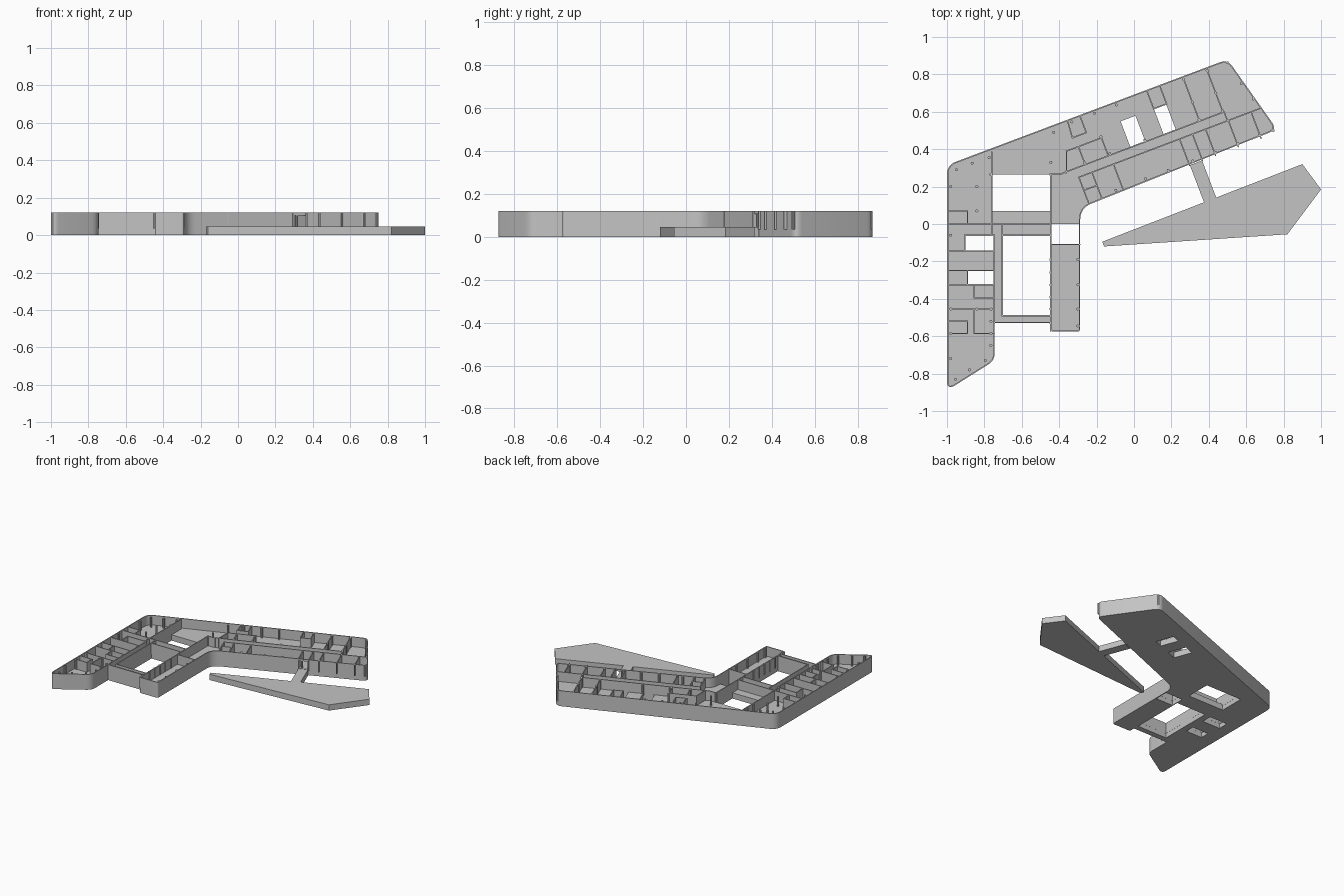
import bpy, bmesh, math
from mathutils import Vector

old = bpy.data.objects.get("Cube")
if old:
    bpy.data.objects.remove(old, do_unlink=True)

FLOOR, TOP, THICK = 0.045, 0.12, 0.007

grey = bpy.data.materials.new("light_grey")
grey.use_nodes = True
colour = (0.55, 0.55, 0.55, 1)
grey.diffuse_color = colour
grey.node_tree.nodes["Principled BSDF"].inputs["Base Color"].default_value = colour

# Frame of the slanted wing: u runs along it, v across it
ANGLE = math.radians(20.8)
ORIGIN = Vector((-0.295, 0.25))
U = Vector((math.cos(ANGLE), math.sin(ANGLE)))
V = Vector((-U.y, U.x))


def wing(u, v):
    return ORIGIN + U * u + V * v


def plain(x, y):
    return Vector((x, y))


def prism(bm, pts, z0, z1):
    low = [bm.verts.new((p[0], p[1], z0)) for p in pts]
    high = [bm.verts.new((p[0], p[1], z1)) for p in pts]
    bm.faces.new(low[::-1])
    bm.faces.new(high)
    for i in range(len(pts)):
        j = (i + 1) % len(pts)
        bm.faces.new((low[i], low[j], high[j], high[i]))


def finish(name, bm):
    bmesh.ops.recalc_face_normals(bm, faces=bm.faces)
    mesh = bpy.data.meshes.new(name)
    bm.to_mesh(mesh)
    bm.free()
    mesh.materials.append(grey)
    obj = bpy.data.objects.new(name, mesh)
    bpy.context.collection.objects.link(obj)
    return obj


def block(name, pts, z0, z1):
    bm = bmesh.new()
    prism(bm, pts, z0, z1)
    return finish(name, bm)


def rect(frame, x0, y0, x1, y1):
    return [frame(x0, y0), frame(x1, y0), frame(x1, y1), frame(x0, y1)]


def rounded(corners, steps=6):
    pts = []
    for i, (x, y, d) in enumerate(corners):
        c = Vector((x, y))
        a = Vector(corners[i - 1][:2])
        b = Vector(corners[(i + 1) % len(corners)][:2])
        if d == 0:
            pts.append(c)
            continue
        a = c + (a - c).normalized() * d
        b = c + (b - c).normalized() * d
        for k in range(steps + 1):
            t = k / steps
            pts.append(a * (1 - t) ** 2 + c * 2 * t * (1 - t) + b * t * t)
    return pts


def inset(pts, dist):
    # Mitred inset of a counter-clockwise outline
    out = []
    for i, p in enumerate(pts):
        e = (p - pts[i - 1]).normalized()
        f = (pts[(i + 1) % len(pts)] - p).normalized()
        n, m = Vector((-e.y, e.x)), Vector((-f.y, f.x))
        out.append(p + (n + m) * dist / (1 + n.dot(m)))
    return out


def cut(target, pts, z0, z1):
    cutter = block("cutter", pts, z0, z1)
    cutter.hide_render = True
    mod = target.modifiers.new("cut", 'BOOLEAN')
    mod.operation, mod.solver, mod.object = 'DIFFERENCE', 'EXACT', cutter
    bpy.context.view_layer.objects.active = target
    bpy.ops.object.modifier_apply(modifier=mod.name)
    bpy.data.objects.remove(cutter, do_unlink=True)


# Main shell: floor slab with an outer wall
outline = rounded([
    (-1, 0.315, 0.05), (-1, -0.89, 0.05), (-0.745, -0.73, 0.04), (-0.745, -0.53, 0),
    (-0.445, -0.53, 0), (-0.445, -0.575, 0.015), (-0.288, -0.575, 0.015),
    (-0.288, 0.085, 0.065), (0.765, 0.505, 0.045), (0.5, 0.88, 0.045)])
shell = block("floor_and_outer_wall", outline, 0, TOP)
cut(shell, inset(outline, THICK), FLOOR, TOP + 0.1)

# Courtyards and light wells
for frame, *r in [(plain, -0.757, 0.07, -0.448, 0.265), (plain, -0.702, -0.487, -0.448, -0.06),
                  (plain, -0.442, -0.107, -0.295, 0), (plain, -0.905, -0.142, -0.752, -0.062),
                  (plain, -0.89, -0.322, -0.752, -0.252),
                  (wing, 0.315, 0.055, 0.4, 0.2), (wing, 0.505, 0.055, 0.575, 0.197)]:
    cut(shell, rect(frame, *r), -0.1, TOP + 0.1)

# Doorway to the bridge
cut(shell, rect(wing, 0.578, -0.2, 0.648, -0.12), FLOOR, 0.105)
bpy.ops.object.select_all(action='DESELECT')
shell.select_set(True)
bpy.context.view_layer.objects.active = shell
bpy.ops.object.shade_smooth_by_angle(angle=math.radians(30))


def walls(name, frame, segments):
    bm = bmesh.new()
    for x0, y0, x1, y1 in segments:
        a, b = frame(x0, y0), frame(x1, y1)
        d = (b - a).normalized() * THICK / 2
        n = Vector((-d.y, d.x))
        prism(bm, [a - d - n, b + d - n, b + d + n, a - d + n], FLOOR - 0.01, TOP)
    return finish(name, bm)


# Partitions of the left wing
W, E = -0.995, -0.748
walls("side_wing_partitions", plain,
      [(W, y, E, y) for y in (0, -0.145, -0.249, -0.325, -0.455)] + [
    (W, 0.07, -0.89, 0.07), (-0.89, 0.07, -0.89, 0), (-0.905, -0.06, E, -0.06),
    (-0.905, -0.06, -0.905, -0.145), (-0.89, -0.249, -0.89, -0.325),
    (-0.855, -0.325, -0.855, -0.395), (-0.855, -0.395, E, -0.395),
    (W, -0.52, -0.89, -0.52), (-0.89, -0.52, -0.89, -0.585), (W, -0.585, -0.89, -0.585),
    (-0.855, -0.455, -0.855, -0.585), (-0.855, -0.585, E, -0.585),
    (-0.76, 0.385, -0.76, -0.06), (E, -0.06, E, -0.53)])

# Passages round the courtyard and the small block
walls("passage_walls", plain, [
    (-0.76, 0, -0.445, 0), (-0.705, 0, -0.705, -0.49), (-0.705, -0.06, -0.445, -0.06),
    (-0.705, -0.49, -0.445, -0.49), (-0.445, 0.265, -0.445, -0.57),
    (-0.445, -0.11, -0.29, -0.11), (-0.445, 0.267, -0.385, 0.267)])

# Partitions of the slanted wing
LOW, HIGH, SPINE = -0.15, 0.302, 0.051
walls("slanted_wing_partitions", wing,
      [(u, LOW, u, 0) for u in (0.075, 0.198, 0.576, 0.65, 0.725, 0.855, 0.985)] +
      [(u, SPINE, u, HIGH) for u in (0.71, 0.844)] + [
    (0, 0, 1.035, 0), (-0.08, SPINE, 0.85, SPINE), (0.85, 0, 0.85, SPINE),
    (0, LOW, 0, 0), (0, -0.075, 0.075, -0.075),
    (-0.012, 0.154, 0.188, 0.154), (0.188, 0.154, 0.188, SPINE),
    (0.056, 0.154, 0.056, SPINE), (-0.012, 0.154, -0.054, 0.045),
    (0.05, HIGH, 0.043, 0.209), (0.043, 0.209, 0.122, 0.209), (0.122, 0.209, 0.122, HIGH),
    (0.504, 0.2, 0.504, HIGH), (0.578, 0.2, 0.578, HIGH), (0.504, 0.2, 0.578, 0.2)])


def columns(name, frame, spots):
    bm = bmesh.new()
    for x, y in spots:
        c = frame(x, y)
        ring = [c + Vector((math.cos(a), math.sin(a))) * 0.008
                for a in (math.tau * k / 10 for k in range(10))]
        prism(bm, ring, FLOOR - 0.01, TOP)
    return finish(name, bm)


# Columns
columns("side_wing_columns", plain,
        [(-0.98, y) for y in (-0.72, -0.585, -0.455, -0.06, 0.2)] +
        [(-0.765, y) for y in (-0.65, -0.585, -0.52, -0.455, 0.265)] +
        [(-0.445, y) for y in (-0.53, -0.455, -0.39, -0.325, -0.26, -0.19, 0.265, 0.33)] +
        [(-0.3, y) for y in (-0.545, -0.455, -0.325, -0.19)] +
        [(-0.84, y) for y in (-0.455, 0.07, 0.2)] +
        [(-0.955, -0.83), (-0.88, -0.78), (-0.795, -0.73), (-0.95, 0.29),
         (-0.865, 0.325), (-0.775, 0.355), (-0.43, 0.49)])
columns("slanted_wing_columns", wing,
        [(u, -0.135) for u in (0.16, 0.33, 0.46, 0.6, 0.73, 0.86, 0.98, 1.06)] +
        [(u, 0.29) for u in (0.07, 0.2, 0.325, 0.71, 0.844, 0.96)] +
        [(u, 0.16) for u in (0.188, 0.71, 0.844, 0.99)] +
        [(u, 0.06) for u in (0.056, 0.2, 0.4, 0.71, 0.844, 1.02)])

# Bridge and the separate terrace
block("bridge", rect(wing, 0.578, -0.375, 0.648, -0.15), 0, FLOOR)
block("terrace", [(-0.17, -0.095), (-0.16, -0.12), (0.82, -0.055),
                  (1, 0.185), (0.9, 0.32)], 0, FLOOR)
